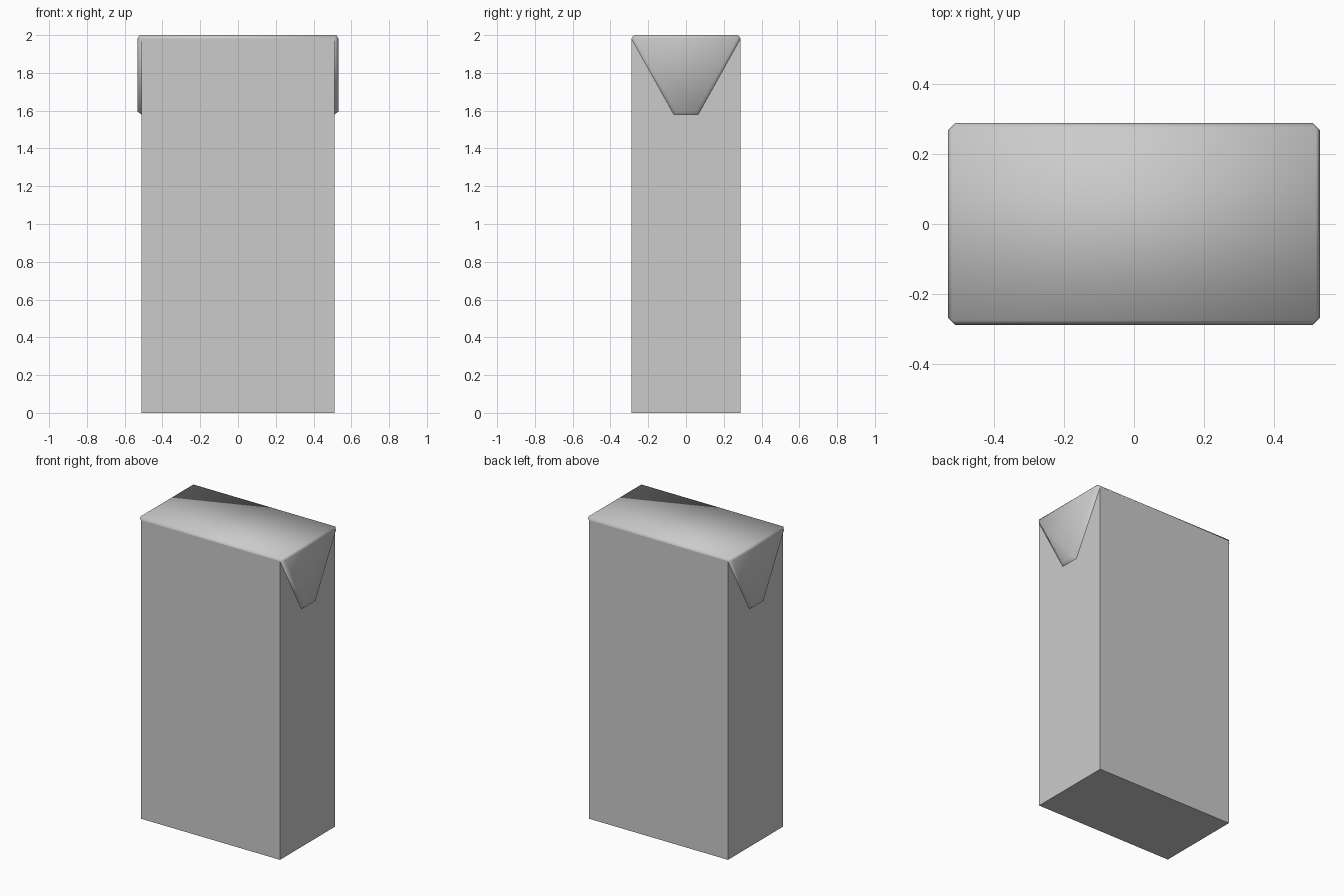
import bpy, bmesh
from math import radians

if "Cube" in bpy.data.objects:
    bpy.data.objects.remove(bpy.data.objects["Cube"])


def make(name, build):
    bm = bmesh.new()

    def face(*pts):
        bm.faces.new([bm.verts.new(p) for p in pts])

    build(face)
    bmesh.ops.remove_doubles(bm, verts=bm.verts, dist=1e-4)
    bmesh.ops.recalc_face_normals(bm, faces=bm.faces)
    me = bpy.data.meshes.new(name)
    bm.to_mesh(me)
    bm.free()
    ob = bpy.data.objects.new(name, me)
    bpy.context.collection.objects.link(ob)
    return ob


W, D, H = 0.511, 0.289, 1.982      # carton half width, half depth, wall height
FX, FY = 0.532, 0.268              # outer face of the folded ear
TX, TY, TOP = 0.521, 0.276, 2.0    # flat top
EAR_Z, EAR_Y = 1.58, 0.065         # ear tip on the wall
TIP_Z, TIP_Y = 1.595, 0.052        # ear tip on the outer face


# Carton walls and bottom
def body(face):
    face((-W, -D, 0), (-W, D, 0), (W, D, 0), (W, -D, 0))
    for s in (-1, 1):
        face((-W, s * D, 0), (W, s * D, 0), (W, s * D, H), (-W, s * D, H))
        face((s * W, -D, 0), (s * W, D, 0), (s * W, D, H), (s * W, -D, H))


# Folded top with a triangular ear on each side
def cap(face):
    face((-TX, -TY, TOP), (TX, -TY, TOP), (TX, TY, TOP), (-TX, TY, TOP))
    for s in (-1, 1):
        face((-W, s * D, H), (W, s * D, H), (TX, s * TY, TOP), (-TX, s * TY, TOP))
        wall = [(s * W, -D, H), (s * W, -EAR_Y, EAR_Z),
                (s * W, EAR_Y, EAR_Z), (s * W, D, H)]
        outer = [(s * FX, -FY, H), (s * FX, -TIP_Y, TIP_Z),
                 (s * FX, TIP_Y, TIP_Z), (s * FX, FY, H)]
        face(*outer)
        for i in range(3):
            face(wall[i], wall[i + 1], outer[i + 1], outer[i])
        face(outer[0], outer[3], (s * TX, TY, TOP), (s * TX, -TY, TOP))
        for i, t in ((0, -1), (3, 1)):
            face(wall[i], outer[i], (s * TX, t * TY, TOP))


make("carton_body", body)
top = make("folded_top", cap)
bpy.context.view_layer.objects.active = top
top.select_set(True)
bpy.ops.object.shade_smooth_by_angle(angle=radians(70))
